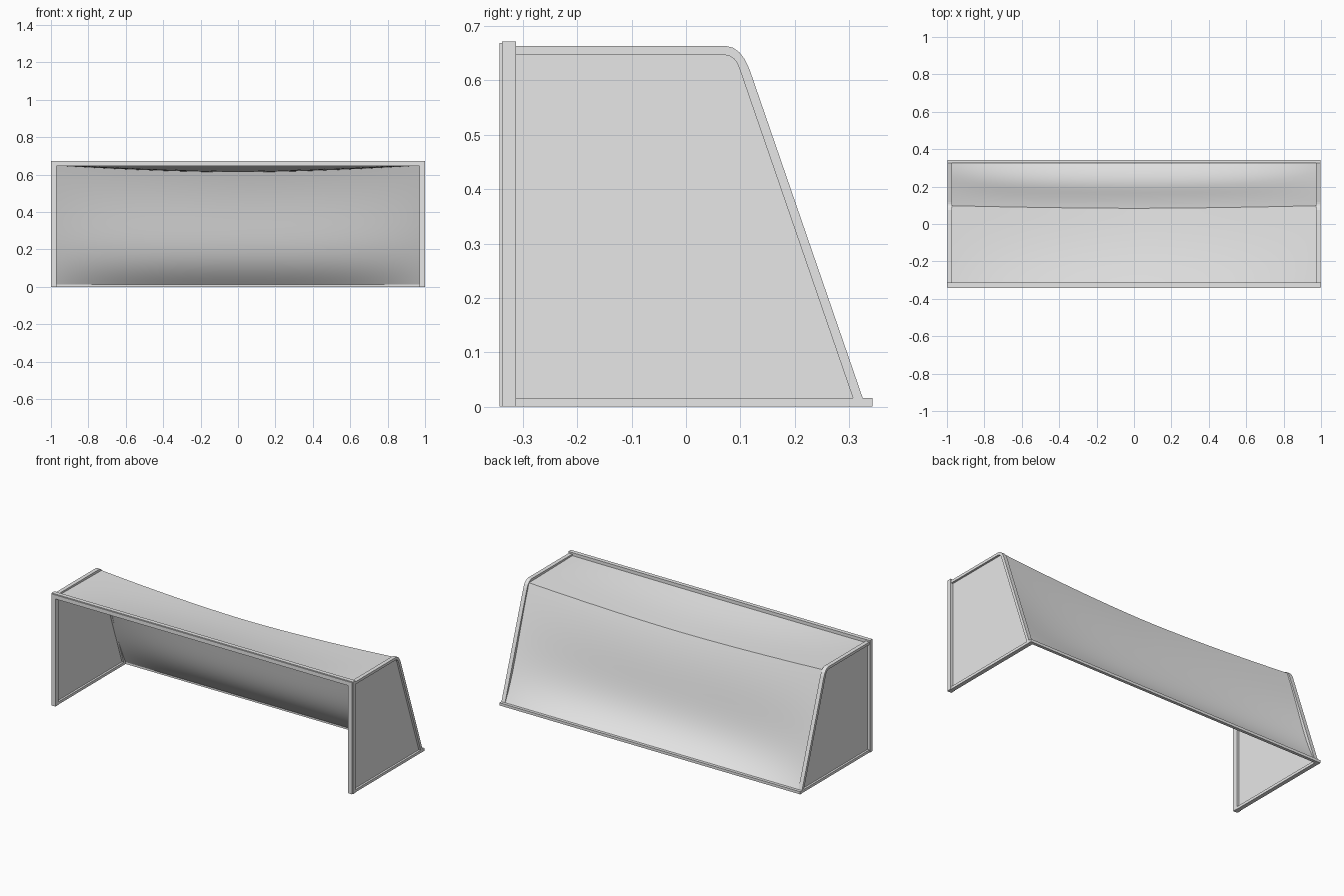
import bpy, bmesh, math

if "Cube" in bpy.data.objects:
    bpy.data.objects.remove(bpy.data.objects["Cube"])

def material(name, rgb):
    m = bpy.data.materials.new(name)
    m.diffuse_color = (*rgb, 1)
    m.use_nodes = True
    m.node_tree.nodes["Principled BSDF"].inputs["Base Color"].default_value = m.diffuse_color
    return m

GREY = material("light grey", (0.8, 0.8, 0.8))

def finish(name, bm, smooth=False):
    me = bpy.data.meshes.new(name)
    bm.to_mesh(me)
    bm.free()
    ob = bpy.data.objects.new(name, me)
    bpy.context.collection.objects.link(ob)
    me.materials.append(GREY)
    if smooth:
        bpy.ops.object.select_all(action='DESELECT')
        ob.select_set(True)
        bpy.context.view_layer.objects.active = ob
        bpy.ops.object.shade_smooth_by_angle(angle=math.radians(35))
    return ob

def extrude(name, outline, axis, a, b):
    """Extrude a flat outline along x (outline in y,z) or y (outline in x,z)."""
    bm = bmesh.new()
    put = (lambda p, d: (d, p[0], p[1])) if axis == 'x' else (lambda p, d: (p[0], d, p[1]))
    face = bm.faces.new([bm.verts.new(put(p, a)) for p in outline])
    new = bmesh.ops.extrude_face_region(bm, geom=[face])['geom']
    vec = put((0, 0), b - a)
    bmesh.ops.translate(bm, verts=[v for v in new if isinstance(v, bmesh.types.BMVert)], vec=vec)
    bmesh.ops.recalc_face_normals(bm, faces=bm.faces)
    return finish(name, bm)

def rect(u0, u1, v0, v1):
    return [(u0, v0), (u1, v0), (u1, v1), (u0, v1)]

# Front posts and crossbar as one arch, with a thin stepped lip on the front
def arch(w, top):
    return [(-w, 0), (-w, top), (w, top), (w, 0),
            (0.971, 0), (0.971, 0.645), (-0.971, 0.645), (-0.971, 0)]
extrude("front_frame", arch(1, 0.672), 'y', -0.338, -0.313)
extrude("front_frame_lip", arch(0.997, 0.669), 'y', -0.343, -0.338)

# Ground bar along the back
extrude("back_ground_bar", rect(0.325, 0.343, 0, 0.016), 'x', -0.998, 0.998)

# Bent side rods, ground rails and side nets
outer = [(-0.313, 0.663), (0.075, 0.663), (0.087, 0.660), (0.098, 0.652),
         (0.108, 0.639), (0.117, 0.620), (0.325, 0.016)]
inner = [(-0.313, 0.647), (0.070, 0.647), (0.080, 0.645), (0.088, 0.640),
         (0.094, 0.632), (0.100, 0.617), (0.307, 0.016)]
mid = [((a[0] + b[0]) / 2, (a[1] + b[1]) / 2) for a, b in zip(outer, inner)]
for s, side in ((-1, "left"), (1, "right")):
    extrude(side + "_bent_rod", outer + inner[::-1], 'x', s * 0.973, s * 0.997)
    extrude(side + "_ground_rail", rect(-0.313, 0.326, 0, 0.016), 'x', s * 0.973, s * 0.997)
    bm = bmesh.new()
    pts = [(-0.32, 0.008), (-0.32, 0.655)] + mid[1:] + [(0.316, 0.008)]
    bm.faces.new([bm.verts.new((s * 0.985, y, z)) for y, z in pts])
    finish(side + "_side_net", bm)

# Sagging net over the top and down the back, flaring out near the ground
NX, NT, NB = 48, 12, 28
bm = bmesh.new()
rows = []
for i in range(NX + 1):
    u = -1 + 2 * i / NX
    x = 0.985 * u
    sag = 1 - abs(u) ** 1.7
    hang = 1 - abs(u) ** 3
    cy, cz = 0.098 - 0.014 * sag, 0.649 - 0.036 * sag
    col = []
    for j in range(NT + 1):
        t = j / NT
        col.append((x, -0.325 + (cy + 0.325) * t,
                    0.654 + (cz - 0.654) * t - 0.008 * hang * math.sin(math.pi * t)))
    for j in range(1, NB + 1):
        t = j / NB
        d = (0.012 + 0.034 * hang) * math.sin(math.pi * t ** 2)
        col.append((x, cy + (0.324 - cy) * t - 0.947 * d, cz + (0.012 - cz) * t - 0.32 * d))
    rows.append([bm.verts.new(p) for p in col])
for a, b in zip(rows, rows[1:]):
    for j in range(len(a) - 1):
        bm.faces.new((a[j], b[j], b[j + 1], a[j + 1]))
finish("top_and_back_net", bm, smooth=True)
